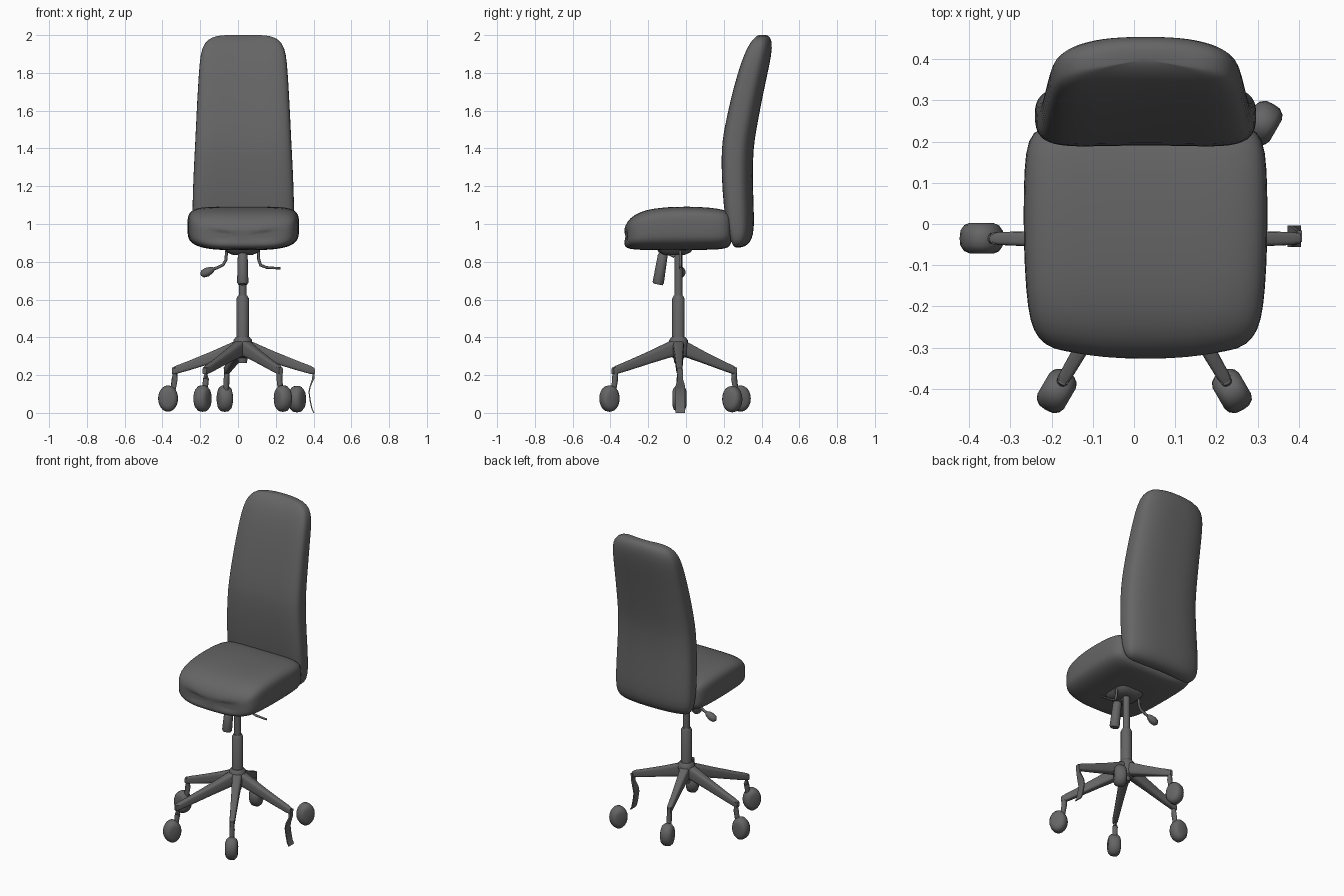
import bpy, bmesh, math
from mathutils import Vector, Matrix

if "Cube" in bpy.data.objects:
    bpy.data.objects.remove(bpy.data.objects["Cube"])

mat = bpy.data.materials.new("dark_grey")
mat.diffuse_color = (0.13, 0.13, 0.13, 1)
mat.use_nodes = True
mat.node_tree.nodes["Principled BSDF"].inputs["Base Color"].default_value = mat.diffuse_color
HUB = Vector((0.025, -0.04, 0))


def finish(name, bm, angle=50, subsurf=0):
    bmesh.ops.recalc_face_normals(bm, faces=bm.faces)
    me = bpy.data.meshes.new(name)
    bm.to_mesh(me)
    bm.free()
    ob = bpy.data.objects.new(name, me)
    bpy.context.collection.objects.link(ob)
    me.materials.append(mat)
    if subsurf:
        m = ob.modifiers.new("smooth", 'SUBSURF')
        m.levels = m.render_levels = subsurf
    bpy.ops.object.select_all(action='DESELECT')
    bpy.context.view_layer.objects.active = ob
    ob.select_set(True)
    bpy.ops.object.shade_smooth_by_angle(angle=math.radians(angle))
    return ob


def superellipse(n, power):
    """Unit rounded-square outline."""
    pts = []
    for i in range(n):
        a = 2 * math.pi * (i + 0.5) / n
        c, s = math.cos(a), math.sin(a)
        pts.append((math.copysign(abs(c) ** (2 / power), c),
                    math.copysign(abs(s) ** (2 / power), s)))
    return pts


def loft(name, rings, angle=50, subsurf=0):
    bm = bmesh.new()
    vr = [[bm.verts.new(p) for p in r] for r in rings]
    n = len(vr[0])
    for a, b in zip(vr, vr[1:]):
        for i in range(n):
            j = (i + 1) % n
            bm.faces.new((a[i], a[j], b[j], b[i]))
    bm.faces.new(vr[0])
    bm.faces.new(vr[-1])
    return finish(name, bm, angle, subsurf)


def tube(name, pts, radii, n=14):
    """Round tube through points with a radius at each."""
    pts = [Vector(p) for p in pts]
    rings = []
    for i, p in enumerate(pts):
        d = (pts[min(i + 1, len(pts) - 1)] - pts[max(i - 1, 0)]).normalized()
        q = Vector((0, 0, 1)).rotation_difference(d)
        rings.append([p + q @ Vector((radii[i] * math.cos(t), radii[i] * math.sin(t), 0))
                      for t in (2 * math.pi * k / n for k in range(n))])
    return loft(name, rings)


# Backrest: z, half width, front y, back y
CX = 0.028
back = [(.875, .19, .265, .29), (.885, .24, .245, .325), (.92, .262, .225, .352),
        (.98, .270, .207, .363), (1.1, .270, .19, .360), (1.25, .265, .18, .354),
        (1.4, .257, .178, .358), (1.5, .252, .193, .374), (1.65, .245, .225, .402),
        (1.8, .236, .265, .434), (1.9, .228, .30, .455), (1.96, .207, .332, .458),
        (1.99, .168, .362, .447), (2.002, .11, .385, .43)]
rings = []
for z, w, yf, yb in back:
    yf += 0.012
    rings.append([(CX + w * u, (yf + yb) / 2 + (yb - yf) / 2 * v - 0.022 * u * u, z)
                  for u, v in superellipse(32, 3.4)])
loft("backrest", rings, 80, 1)

# Seat cushion: y, half width, bottom z, top z
seat = [(-.333, .17, .90, .955), (-.325, .225, .877, .99), (-.30, .262, .866, 1.03),
        (-.25, .282, .862, 1.062), (-.17, .291, .860, 1.083), (-.05, .297, .860, 1.092),
        (.08, .297, .861, 1.09), (.18, .293, .864, 1.08), (.225, .275, .872, 1.066),
        (.245, .235, .90, 1.03)]
rings = []
for y, w, zb, zt in seat:
    bow = 0.02 * max(0, min(1, (-y - 0.1) / 0.2))
    rings.append([(CX + w * u, y + bow * u * u,
                   (zb + zt) / 2 + (zt - zb) / 2 * v + (0.012 * u * u if v > 0 else 0.01 * u * u))
                  for u, v in superellipse(32, 4)])
loft("seat", rings, 80, 1)

# Mechanism plate under the seat
rings = [[(0.025 + w * u, -0.06 + d * v, z) for u, v in superellipse(20, 4)]
         for z, w, d in ((.835, .05, .05), (.85, .085, .085), (.875, .1, .1))]
loft("seat_plate", rings)


# Gas lift column and hub
def on_axis(zs):
    return [(HUB.x, HUB.y, z) for z in zs]


tube("upper_column", on_axis((.58, .86)), (.021, .021), 20)
tube("lower_column", on_axis((.34, .605, .622)), (.033, .033, .024), 20)
tube("base_hub", on_axis((.265, .29, .30, .385, .402)), (.022, .026, .045, .05, .036), 20)

# Levers and tilt handle
tube("left_lever", [(-.06, -.03, .86), (-.064, -.03, .81), (-.078, -.03, .785),
                    (-.11, -.028, .768), (-.15, -.025, .755)], [.008] * 5, 8)
tube("left_paddle", [(-.125, -.025, .764), (-.14, -.025, .757), (-.165, -.025, .745),
                     (-.187, -.025, .735), (-.198, -.025, .732)], (.007, .018, .024, .02, .006))
tube("right_lever", [(.108, -.03, .86), (.11, -.03, .81), (.12, -.03, .782),
                     (.15, -.03, .77), (.225, -.03, .765)], (.008, .008, .008, .007, .006), 8)
tube("tilt_handle", [(.025, -.12, .845), (.025, -.123, .835), (.025, -.147, .69),
                     (.025, -.149, .68)], (.018, .026, .03, .024), 16)
tube("tilt_rod", [(.025, -.06, .83), (.025, -.095, .845), (.025, -.125, .83)], [.01] * 3, 8)


def caster(name, pos, yaw):
    """Rounded twin wheel rolling along the yaw direction."""
    rings = []
    for t, r in ((-1, .55), (-.85, .8), (-.5, .97), (-.1, 1), (.1, 1),
                 (.5, .97), (.85, .8), (1, .55)):
        rings.append([Matrix.Rotation(yaw, 3, 'Z') @ Vector((
            .053 * r * math.cos(a), .037 * t, .07 * r * math.sin(a))) + Vector(pos)
            for a in (2 * math.pi * k / 20 for k in range(20))])
    loft(name, rings)


# Legs: name, foot x, foot y, caster
legs = [("left", -.335, -.035, True), ("front_left", -.17, -.375, True),
        ("front_right", .22, -.375, True), ("right", .39, -.035, False),
        ("back", -.06, .255, True)]
for name, fx, fy, wheel in legs:
    d = Vector((fx, fy, 0)) - HUB
    R = d.length
    d.normalize()
    side = Vector((-d.y, d.x, 0))
    yaw = math.atan2(d.y, d.x)
    sections = [(0, .03, .30, .398), (.15, .029, .293, .375), (.45, .023, .262, .327),
                (.8, .018, .224, .275), (.98, .016, .206, .25), (1.04, .012, .205, .238)]
    rings = [[HUB + d * (R * f) + side * (w * u) + Vector((0, 0, (a + b) / 2 + (b - a) / 2 * v))
              for u, v in superellipse(16, 4)] for f, w, a, b in sections]
    loft(name + "_leg", rings)
    if wheel:
        tube(name + "_post", [(fx, fy, .24), (fx, fy, .18), (fx + d.x * .012, fy + d.y * .012, .1)],
             (.016, .016, .013), 12)
        caster(name + "_caster", HUB + d * (R + .035) + Vector((0, 0, .076)), yaw)

# Thin curved strip below the right leg
path = [(.402, .23), (.398, .18), (.382, .14), (.376, .11), (.383, .06), (.392, .02), (.402, 0)]
rings = []
for i, (x, z) in enumerate(path):
    h = .014 if i < 2 else .026
    t = .006 if i < 2 else .003
    rings.append([(x + t * a, -.03 + h * b, z) for a, b in ((-1, -1), (1, -1), (1, 1), (-1, 1))])
loft("right_strip", rings)

# Separate rear right wheel
caster("rear_right_caster", (.312, .245, .073), math.radians(60))
